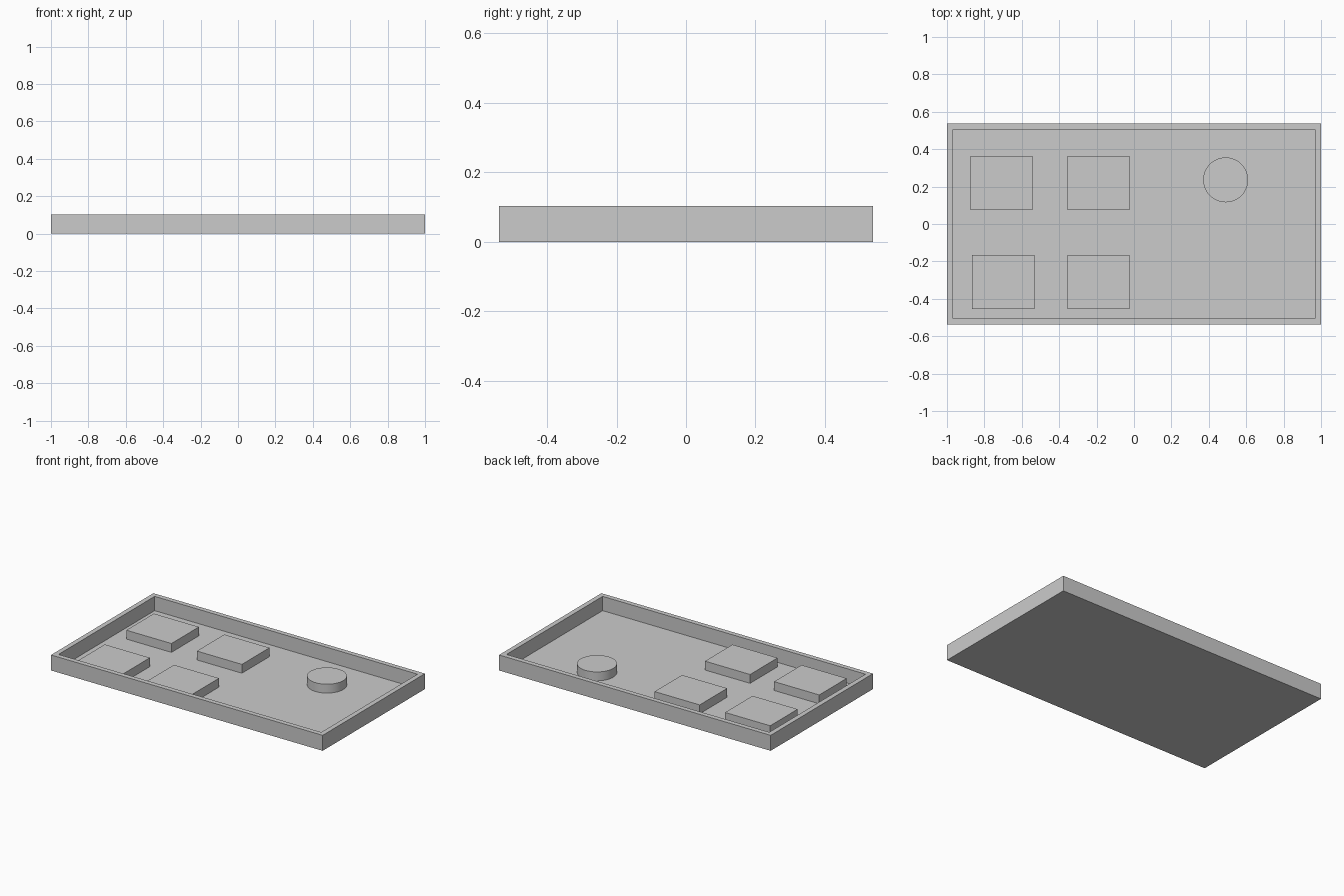
import bpy, bmesh, math
from mathutils import Vector

if "Cube" in bpy.data.objects:
    bpy.data.objects.remove(bpy.data.objects["Cube"])

HX, HY, HEIGHT = 1.0, 0.538, 0.103   # tray half sizes and height
RIM, FLOOR, TOP = 0.046, 0.008, 0.067  # rim width, floor level, pad top level


def add_object(name, bm):
    mesh = bpy.data.meshes.new(name)
    bm.to_mesh(mesh)
    bm.free()
    obj = bpy.data.objects.new(name, mesh)
    bpy.context.collection.objects.link(obj)
    return obj


def box_bmesh(x, y, z0, sx, sy, sz):
    bm = bmesh.new()
    bmesh.ops.create_cube(bm, size=1)
    bmesh.ops.scale(bm, vec=(sx, sy, sz), verts=bm.verts)
    bmesh.ops.translate(bm, vec=(x, y, z0 + sz / 2), verts=bm.verts)
    return bm


# Tray: a slab whose top face is inset and pushed down to leave a rim
bm = box_bmesh(0, 0, 0, 2 * HX, 2 * HY, HEIGHT)
bm.normal_update()
top = max(bm.faces, key=lambda f: f.calc_center_median().z)
bmesh.ops.inset_region(bm, faces=[top], thickness=RIM)
floor = bmesh.ops.extrude_discrete_faces(bm, faces=[top])["faces"][0]
bmesh.ops.translate(bm, vec=(0, 0, FLOOR - HEIGHT), verts=floor.verts)
bmesh.ops.recalc_face_normals(bm, faces=bm.faces)
add_object("tray", bm)

# Four rectangular pads standing on the tray floor
pads = {
    "pad_back_left": (-0.709, 0.22),
    "pad_back_right": (-0.19, 0.22),
    "pad_front_left": (-0.699, -0.31),
    "pad_front_right": (-0.19, -0.31),
}
for name, (x, y) in pads.items():
    add_object(name, box_bmesh(x, y, FLOOR, 0.332, 0.289, TOP - FLOOR))

# Round knob
bpy.ops.mesh.primitive_cylinder_add(
    vertices=48, radius=0.12, depth=TOP - FLOOR,
    location=(0.49, 0.236, (TOP + FLOOR) / 2))
knob = bpy.context.object
knob.name = "round_knob"
bpy.ops.object.shade_smooth_by_angle(angle=math.radians(30))
